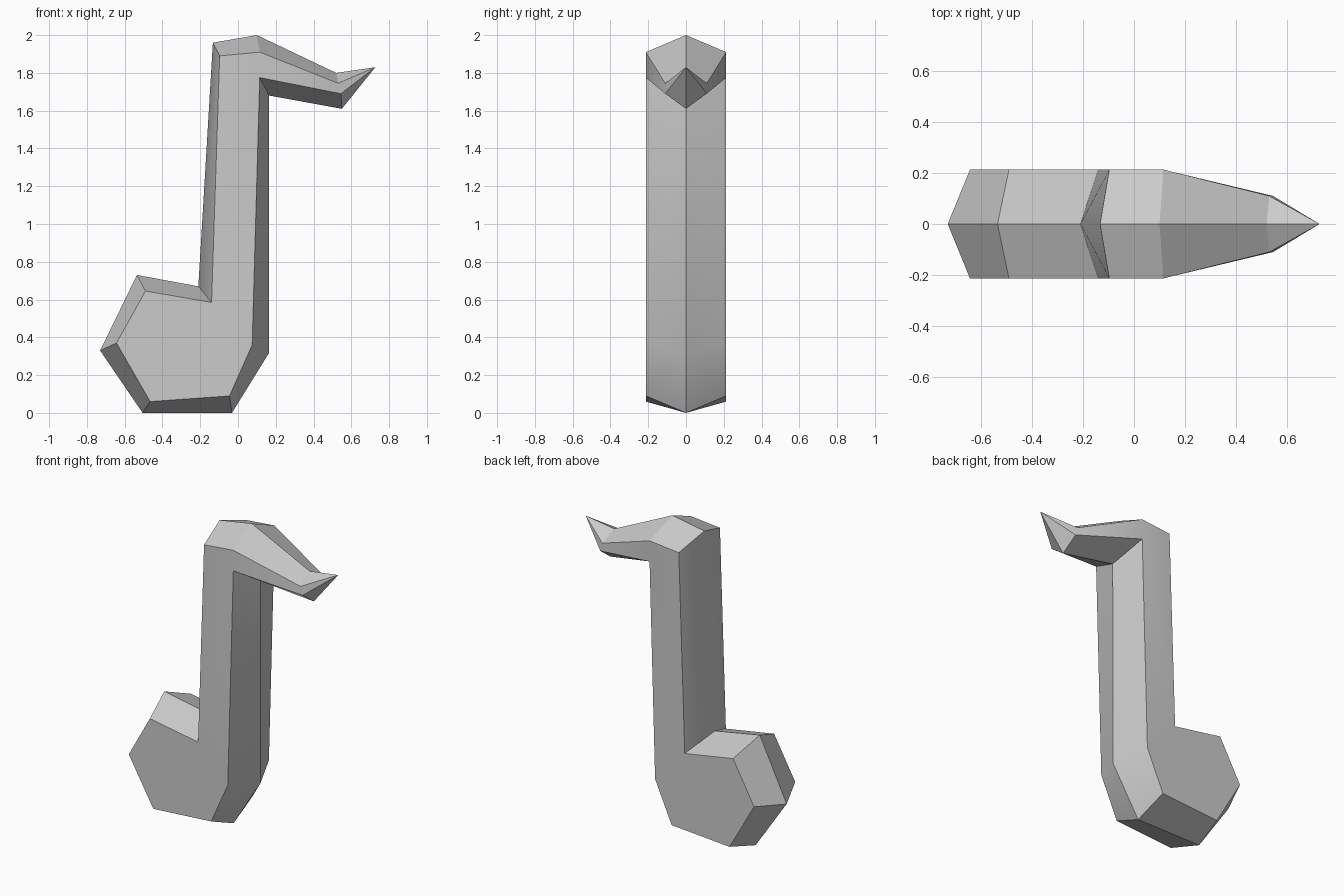
import bpy
import bmesh
import math

cube = bpy.data.objects.get("Cube")
if cube:
    bpy.data.objects.remove(cube, do_unlink=True)

# Plain grey material
grey = bpy.data.materials.new("plain grey")
grey.use_nodes = True
colour = (0.6, 0.6, 0.6, 1.0)
grey.diffuse_color = colour
grey.node_tree.nodes["Principled BSDF"].inputs["Base Color"].default_value = colour

HALF, HEAD_HALF = 0.213, 0.11

# Centre ridge (x, z) and the matching side outline (x, z, half width)
ridge = [(-0.73, 0.33), (-0.535, 0.73), (-0.21, 0.67), (-0.133, 1.96),
         (0.10, 2.0), (0.52, 1.80), (0.55, 1.61), (0.165, 1.68),
         (0.163, 0.315), (-0.032, 0.0), (-0.505, 0.0)]
outline = [(-0.643, 0.37, HALF), (-0.49, 0.645, HALF), (-0.14, 0.585, HALF),
           (-0.097, 1.89, HALF), (0.115, 1.91, HALF),
           (0.53, 1.745, HEAD_HALF), (0.545, 1.69, HEAD_HALF),
           (0.115, 1.775, HALF), (0.075, 0.36, HALF),
           (-0.045, 0.09, HALF), (-0.465, 0.06, HALF)]
BEAK_TOP, BEAK_BOTTOM = 5, 6

bm = bmesh.new()
mid = [bm.verts.new((x, 0, z)) for x, z in ridge]
tip = bm.verts.new((0.727, 0, 1.83))
count = len(mid)

for side in (-1, 1):
    rim = [bm.verts.new((x, side * y, z)) for x, z, y in outline]
    # Bevelled faces from the ridge to the side outline
    for i in range(count):
        j = (i + 1) % count
        if i != BEAK_TOP:
            bm.faces.new((mid[i], mid[j], rim[j], rim[i]))
    # Flat side of body and neck, and tapering side of the head
    bm.faces.new(rim[:BEAK_TOP] + rim[BEAK_BOTTOM + 1:])
    bm.faces.new(rim[BEAK_TOP - 1:BEAK_BOTTOM + 2])
    # Pointed beak
    bm.faces.new((mid[BEAK_TOP], tip, rim[BEAK_TOP]))
    bm.faces.new((rim[BEAK_TOP], tip, rim[BEAK_BOTTOM]))
    bm.faces.new((rim[BEAK_BOTTOM], tip, mid[BEAK_BOTTOM]))

bmesh.ops.recalc_face_normals(bm, faces=bm.faces)
mesh = bpy.data.meshes.new("long_necked_body")
bm.to_mesh(mesh)
bm.free()
mesh.materials.append(grey)

body = bpy.data.objects.new("long_necked_body", mesh)
bpy.context.collection.objects.link(body)
bpy.ops.object.select_all(action="DESELECT")
body.select_set(True)
bpy.context.view_layer.objects.active = body
bpy.ops.object.shade_smooth_by_angle(angle=math.radians(31))
